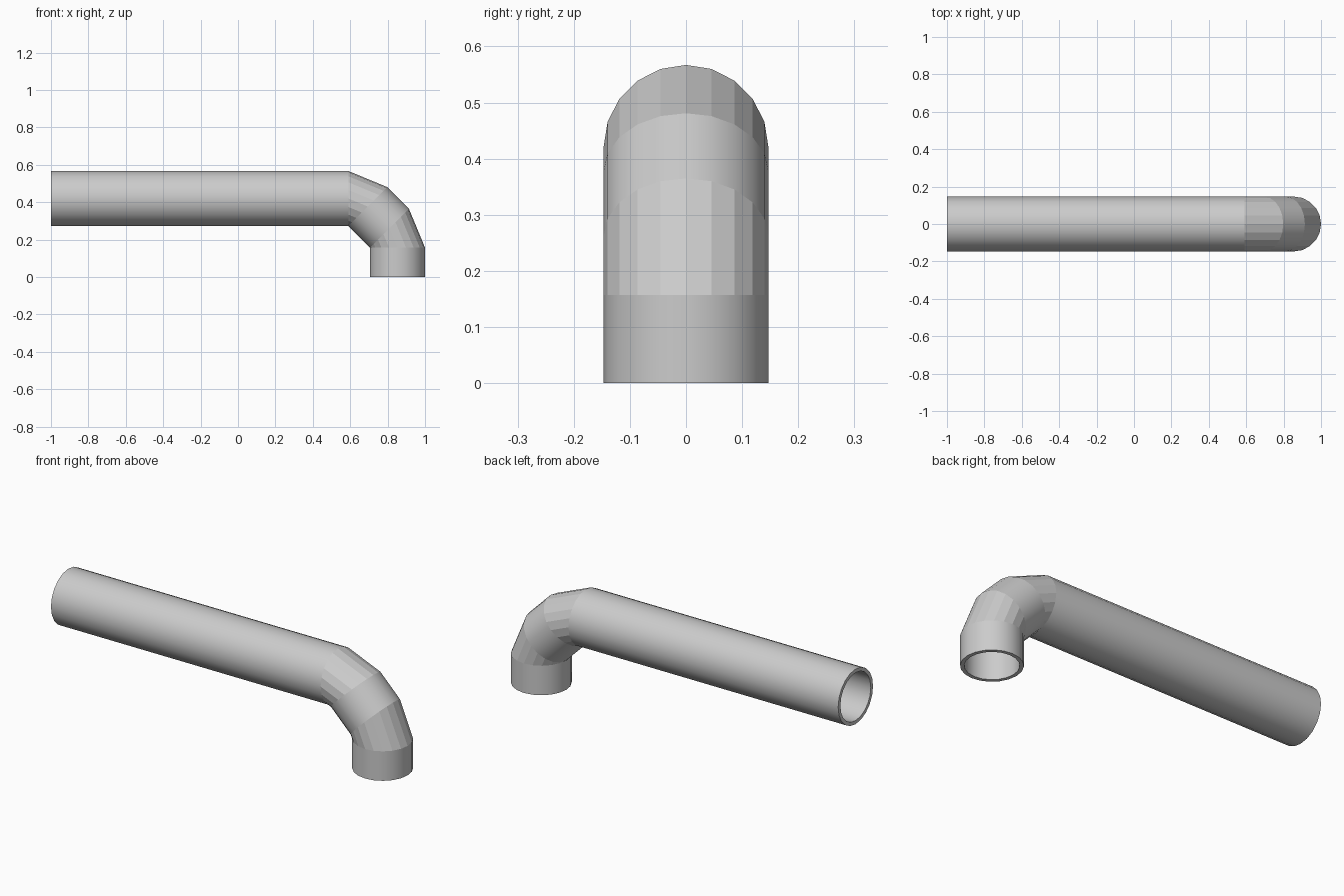
import bpy, bmesh, math
from mathutils import Vector

if "Cube" in bpy.data.objects:
    bpy.data.objects.remove(bpy.data.objects["Cube"])

R_OUT, R_IN, SIDES = 0.147, 0.128, 20
P1, P2 = Vector((0.59, 0, 0.273)), Vector((0.706, 0, 0.157))  # inner hinge points of the elbow
s = math.sqrt(0.5)
out0, out45, out90 = Vector((0, 0, 1)), Vector((s, 0, s)), Vector((1, 0, 0))

# Stations along the pipe: (hinge-side point, direction to the outside of the bend)
stations = [
    (Vector((-1, 0, P1.z)), out0),
    (P1, out0),
    (P1, out45),
    (P2, out45),
    (P2, out90),
    (Vector((P2.x, 0, 0)), out90),
]
FACETED = {1, 3}  # the two wedge sections are flat shaded

bm = bmesh.new()


def ring(point, out, radius):
    centre = point + out * R_OUT
    side = Vector((0, 1, 0))
    return [bm.verts.new(centre + radius * (out * math.cos(a) + side * math.sin(a)))
            for a in (2 * math.pi * i / SIDES for i in range(SIDES))]


def bridge(a, b, smooth):
    for i in range(SIDES):
        j = (i + 1) % SIDES
        bm.faces.new((a[i], a[j], b[j], b[i])).smooth = smooth


# Outer skin and bore
outer = [ring(p, o, R_OUT) for p, o in stations]
inner = [ring(p, o, R_IN) for p, o in stations]
for k in range(len(stations) - 1):
    bridge(outer[k], outer[k + 1], k not in FACETED)
    bridge(inner[k + 1], inner[k], k not in FACETED)

# Rims at both open ends
bridge(inner[0], outer[0], False)
bridge(outer[-1], inner[-1], False)

bmesh.ops.remove_doubles(bm, verts=bm.verts[:], dist=1e-5)
bmesh.ops.recalc_face_normals(bm, faces=bm.faces[:])
# Keep rim edges crisp
for e in bm.edges:
    if len(e.link_faces) == 2 and e.calc_face_angle(0) > math.radians(60):
        e.smooth = False

mesh = bpy.data.meshes.new("elbow_pipe")
bm.to_mesh(mesh)
bm.free()
bpy.context.collection.objects.link(bpy.data.objects.new("elbow_pipe", mesh))
